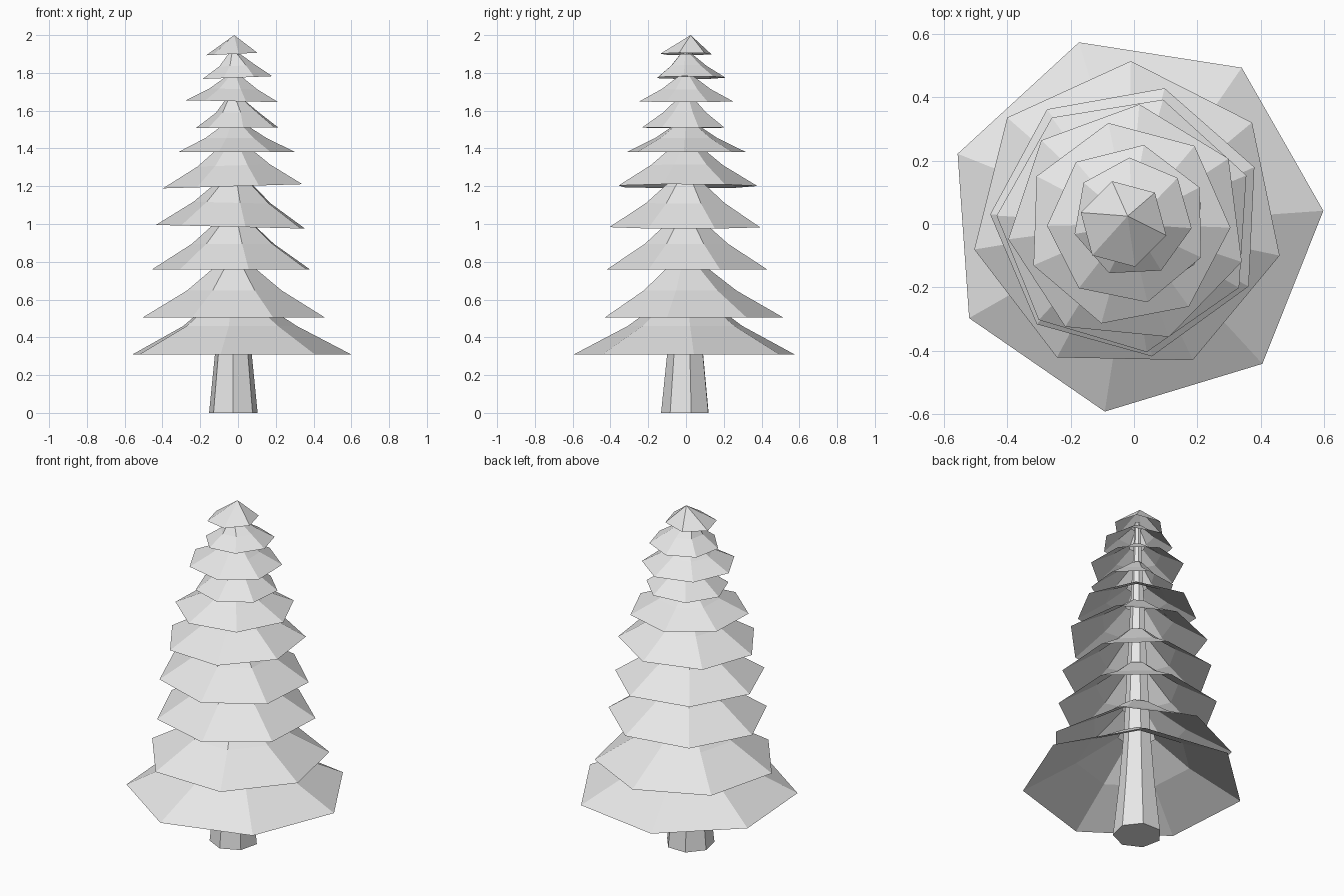
import bpy
from math import cos, sin, radians, tau

cube = bpy.data.objects.get("Cube")
if cube:
    bpy.data.objects.remove(cube, do_unlink=True)

grey = bpy.data.materials.new("light grey")
grey.use_nodes = True
colour = (0.8, 0.8, 0.8, 1)
grey.diffuse_color = colour
grey.node_tree.nodes["Principled BSDF"].inputs["Base Color"].default_value = colour


def ring(sides, radius, start, cx, cy, z, lean=0):
    """Points of a polygon, raised towards +x by lean."""
    pts = []
    for i in range(sides):
        a = radians(start) + tau * i / sides
        x = radius * cos(a)
        pts.append((cx + x, cy + radius * sin(a), z + lean * x))
    return pts


def loft(name, rings, apex=None, cap_base=False):
    """Flat-shaded skin through rings of equal size."""
    n = len(rings[0])
    verts = [p for r in rings for p in r]
    faces = []
    for k in range(len(rings) - 1):
        for i in range(n):
            j = (i + 1) % n
            faces.append((k * n + i, k * n + j, k * n + n + j, k * n + n + i))
    if apex:
        last = len(verts) - n
        faces += [(last + i, last + (i + 1) % n, len(verts)) for i in range(n)]
        verts.append(apex)
    if cap_base:
        faces.append(tuple(reversed(range(n))))
    mesh = bpy.data.meshes.new(name)
    mesh.from_pydata(verts, [], faces)
    mesh.materials.append(grey)
    obj = bpy.data.objects.new(name, mesh)
    bpy.context.collection.objects.link(obj)
    return obj


# Tapered trunk running up inside the branches
trunk = [(0.132, 0), (0.1, 0.31), (0.075, 0.62), (0.015, 1.93)]
loft("trunk", [ring(7, r, 12, -0.025, 0, z) for r, z in trunk], cap_base=True)

# Branch skirts: start angle, radius, centre x, centre y, rim z, top z, lean
tiers = [
    (4, 0.6, 0, 0, 0.31, 0.61, 0),
    (-14, 0.495, -0.02, 0.02, 0.505, 0.79, 0),
    (23, 0.435, -0.02, 0.01, 0.76, 1.03, 0),
    (22, 0.41, -0.025, 0, 0.985, 1.24, -0.025),
    (33, 0.38, -0.02, 0, 1.2, 1.42, 0.03),
    (-2, 0.325, -0.02, 0, 1.38, 1.53, 0),
    (20, 0.225, 0, -0.01, 1.51, 1.67, 0.01),
    (27, 0.255, -0.02, 0, 1.65, 1.78, -0.02),
    (-10, 0.19, -0.005, 0.02, 1.775, 1.9, 0.04),
]
for number, (start, r, cx, cy, z, top, lean) in enumerate(tiers, 1):
    middle = z + (top - z) * 0.5
    loft(f"branch_tier_{number}", [
        ring(7, r, start, cx, cy, z, lean),
        ring(7, r * 0.52, start, cx * 0.9, cy * 0.5, middle, lean),
        ring(7, r * 0.17, start, -0.02, 0, top),
    ])

# Pointed tip
loft("tree_tip", [ring(6, 0.14, 45, -0.033, 0, 1.9, 0.05)],
     apex=(-0.02, 0.025, 2.0))
